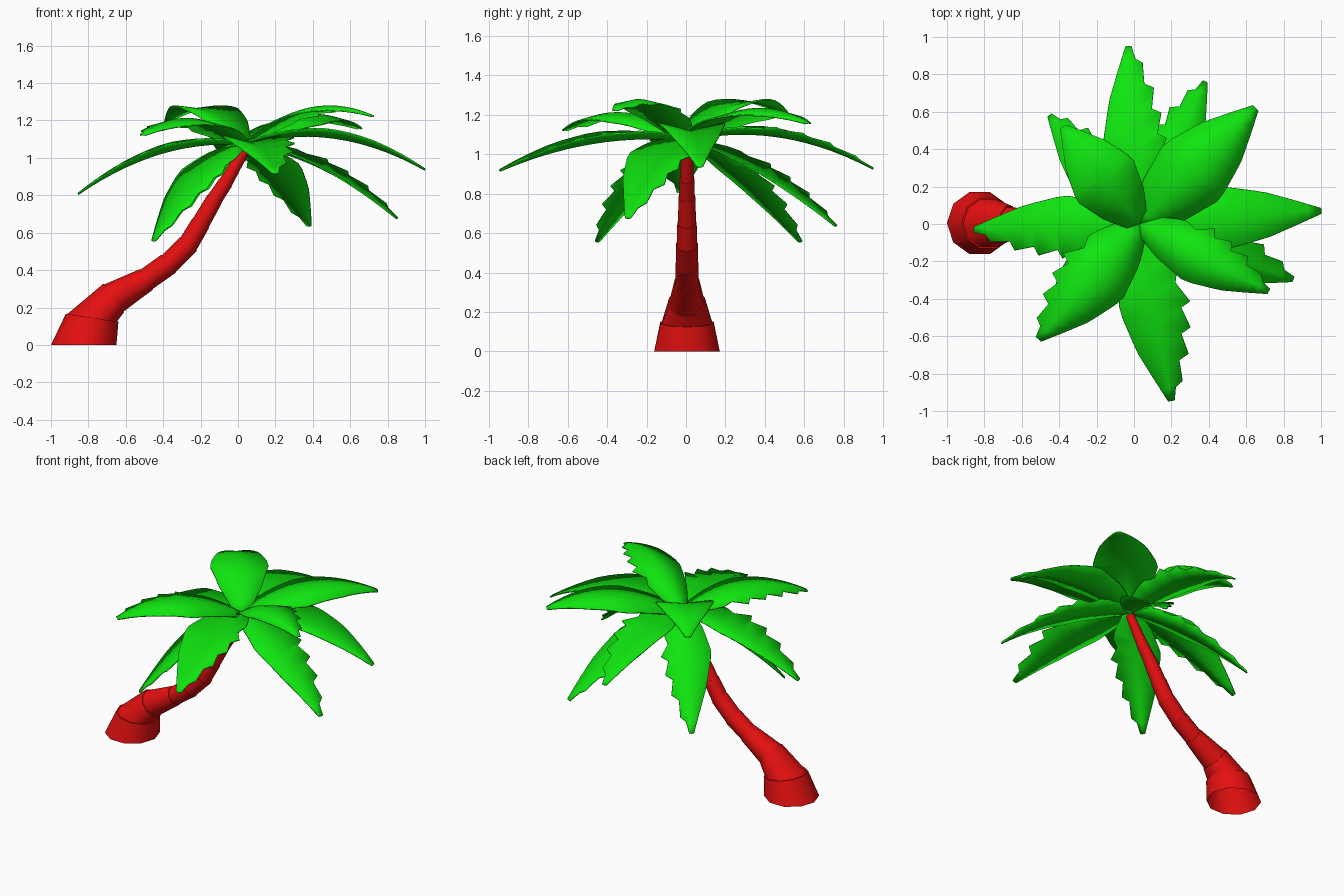
import bpy, bmesh, math
from mathutils import Vector

cube = bpy.data.objects.get("Cube")
if cube:
    bpy.data.objects.remove(cube, do_unlink=True)


def material(name, rgb):
    m = bpy.data.materials.new(name)
    m.use_nodes = True
    m.diffuse_color = (*rgb, 1)
    m.node_tree.nodes["Principled BSDF"].inputs["Base Color"].default_value = (*rgb, 1)
    return m


GREEN = material("leaf_green", (0.005, 0.78, 0.005))
RED = material("trunk_red", (0.78, 0.005, 0.005))


def finish(name, bm, mat, angle):
    bmesh.ops.recalc_face_normals(bm, faces=bm.faces)
    mesh = bpy.data.meshes.new(name)
    bm.to_mesh(mesh)
    bm.free()
    mesh.materials.append(mat)
    ob = bpy.data.objects.new(name, mesh)
    bpy.context.collection.objects.link(ob)
    bpy.ops.object.select_all(action='DESELECT')
    ob.select_set(True)
    bpy.context.view_layer.objects.active = ob
    bpy.ops.object.shade_smooth_by_angle(angle=math.radians(angle))
    return ob


# Trunk: open tapered tube along a bent path, with a small lip at each joint
PATH = [(-.825, 0, .175), (-.78, .145, .138), (-.665, .25, .092), (-.49, .35, .063),
        (-.37, .435, .06), (-.265, .54, .056), (-.2, .65, .05), (-.125, .78, .043),
        (-.065, .87, .038), (.04, 1.05, .028)]
SIDES = 10


def trunk():
    bm = bmesh.new()
    rings = []
    last = len(PATH) - 1
    for i, (x, z, r) in enumerate(PATH):
        a, b = PATH[max(i - 1, 0)], PATH[min(i + 1, last)]
        t = Vector((b[0] - a[0], 0, b[1] - a[1])).normalized()
        if i == 0:
            t = Vector((0, 0, 1))
        elif i == 1:
            t = Vector((.15, 0, 1)).normalized()
        side = Vector((t.z, 0, -t.x))
        for k in ((1,) if i in (0, last) else (1.03, .97)):
            ring = []
            for s in range(SIDES):
                u = math.tau * s / SIDES
                ring.append(bm.verts.new(Vector((x, 0.005, z)) + r * k * (
                    side * math.cos(u) + Vector((0, 1, 0)) * math.sin(u))))
            rings.append(ring)
    for lo, hi in zip(rings, rings[1:]):
        for s in range(SIDES):
            n = (s + 1) % SIDES
            bm.faces.new((lo[s], lo[n], hi[n], hi[s]))
    bm.faces.new(rings[-1])
    finish("trunk", bm, RED, 40)


trunk()

# Fronds: arched blades folded along the midrib, some with one torn edge
PROFILE = [(0, .05), (.2, .135), (.45, .19), (.7, .135), (.87, .07), (1, .018)]
ROWS = 14
BASE = Vector((.03, 0, 1.07))


def half_width(t):
    for (t0, w0), (t1, w1) in zip(PROFILE, PROFILE[1:]):
        if t <= t1:
            return w0 + (w1 - w0) * (t - t0) / (t1 - t0)
    return PROFILE[-1][1]


def frond(name, tip, arch, width, torn, fold):
    """arch: height of the curve's control point; torn: 1 left edge, -1 right,
    0 none; fold: rise of the edges above the midrib per unit of width"""
    tip = Vector(tip)
    ctrl = (BASE + tip) / 2
    ctrl.z = arch
    out = Vector((tip.x - BASE.x, tip.y - BASE.y, 0)).normalized()
    left = Vector((-out.y, out.x, 0))

    def spine(t):
        return BASE * (1 - t) ** 2 + ctrl * 2 * t * (1 - t) + tip * t * t

    bm = bmesh.new()
    rows = []
    for i in range(ROWS + 1):
        t = i / ROWS
        row = []
        for s in (1, 0, -1):
            w, te = half_width(t) * width, t
            if s and s == torn and .3 < t < .95:
                if i % 2:
                    w *= .78
                else:
                    w, te = w * 1.04, t + .045
            p = spine(te if s else t) + left * s * w
            p.z += abs(s) * fold * w
            row.append(bm.verts.new(p))
        rows.append(row)
    for a, b in zip(rows, rows[1:]):
        for k in (0, 1):
            bm.faces.new((a[k], a[k + 1], b[k + 1], b[k]))
    ob = finish(name, bm, GREEN, 35)
    mod = ob.modifiers.new("thickness", 'SOLIDIFY')
    mod.thickness = .008
    mod.offset = 0


FRONDS = [
    # wide spreading ring
    ("left_frond", (1.0, .07, .935), 1.21, .9, 0, .25),
    ("right_frond", (-.855, -.03, .805), 1.11, .88, 1, .25),
    ("back_frond", (-.03, .95, .925), 1.18, .9, -1, .25),
    ("front_frond", (.2, -.945, .915), 1.12, 1.0, 1, .25),
    # drooping lower ring
    ("lower_left_frond", (.85, -.295, .675), 1.02, .9, 1, .2),
    ("lower_back_left_frond", (.38, .76, .635), .96, .85, 1, .2),
    ("lower_back_right_frond", (-.45, .58, .555), .93, .85, -1, .2),
    ("lower_front_right_frond", (-.45, -.45, .555), .93, .85, 1, .2),
    # raised upper ring
    ("upper_front_right_frond", (-.51, -.615, 1.125), 1.32, 1.05, -1, -.2),
    ("upper_back_left_frond", (.65, .62, 1.16), 1.34, 1.12, 0, -.2),
    ("upper_back_right_frond", (-.38, .52, 1.19), 1.38, 1.0, 0, .1),
    ("upper_left_frond", (.72, -.36, 1.225), 1.38, .85, 1, -.2),
]
for spec in FRONDS:
    frond(*spec)
